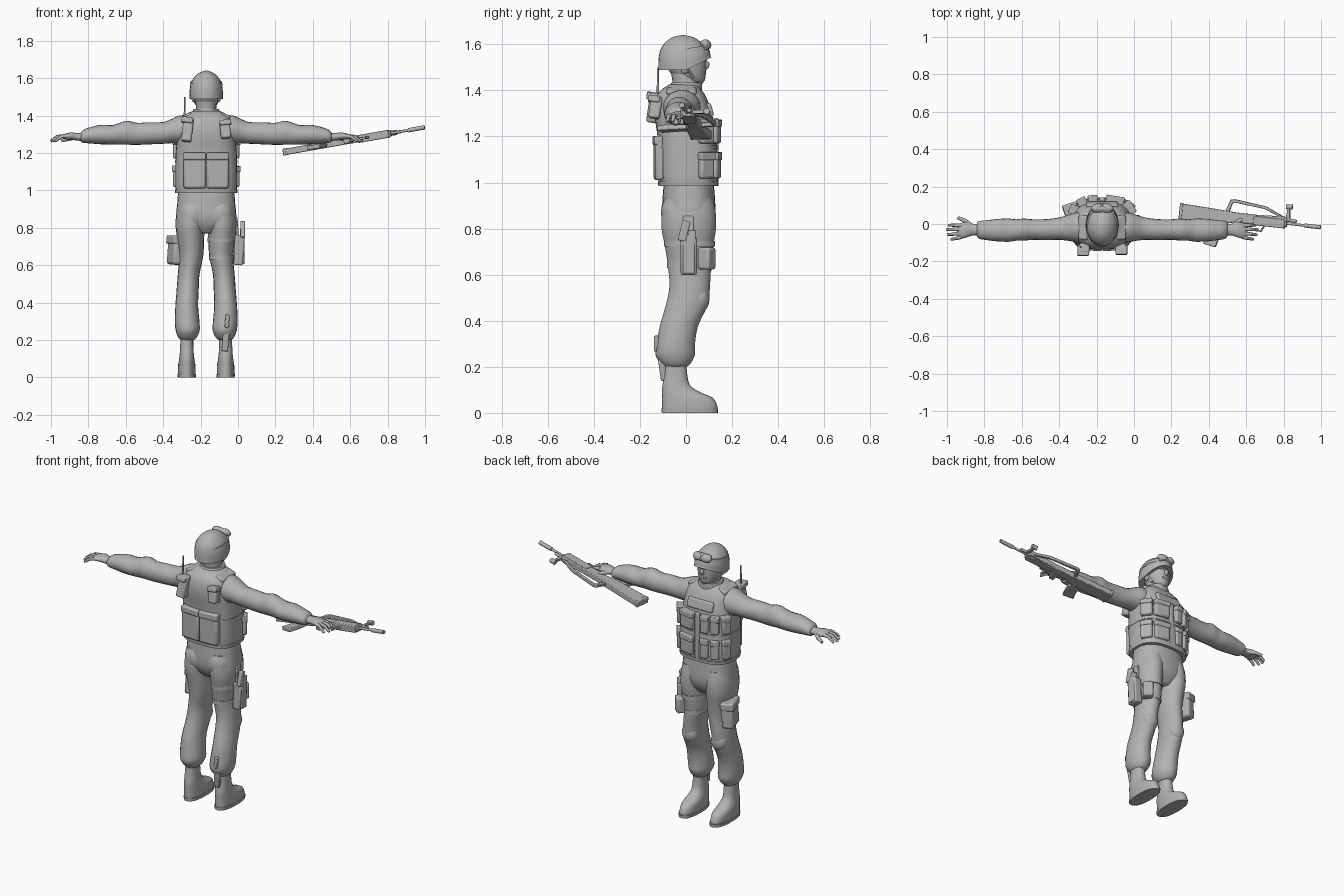
import bpy, bmesh, math
from mathutils import Vector, Matrix, Euler

CX = -0.17  # body centre line
grey = bpy.data.materials.new("plain grey")
grey.diffuse_color = (0.45, 0.45, 0.45, 1)


def finish(name, bm, bevel=0.0, angle=40):
    bmesh.ops.recalc_face_normals(bm, faces=bm.faces)
    me = bpy.data.meshes.new(name)
    bm.to_mesh(me)
    bm.free()
    ob = bpy.data.objects.new(name, me)
    bpy.context.collection.objects.link(ob)
    me.materials.append(grey)
    if bevel:
        m = ob.modifiers.new("bevel", 'BEVEL')
        m.width, m.segments = bevel, 2
    bpy.ops.object.select_all(action='DESELECT')
    ob.select_set(True)
    bpy.context.view_layer.objects.active = ob
    bpy.ops.object.shade_smooth_by_angle(angle=math.radians(angle))
    return ob


def smooth_path(rows, steps):
    """Catmull-Rom interpolation of ring parameters."""
    out = []
    for i in range(len(rows) - 1):
        p0, p1, p2 = rows[max(i - 1, 0)], rows[i], rows[i + 1]
        p3 = rows[min(i + 2, len(rows) - 1)]
        for k in range(steps):
            t = k / steps
            out.append([0.5 * (2 * b + (c - a) * t + (2 * a - 5 * b + 4 * c - d) * t * t
                               + (3 * b - a - 3 * c + d) * t ** 3)
                        for a, b, c, d in zip(p0, p1, p2, p3)])
    return out + [list(rows[-1])]


def loft(name, rows, axis='z', side=1, n=20, power=2.0, steps=3, warp=None, angle=50):
    """Rows are (position on axis, centre a, centre b, radius a, radius b)."""
    bm = bmesh.new()
    rings = []
    for t, a, b, ra, rb in smooth_path(rows, steps):
        ring = []
        for i in range(n):
            c, s = math.cos(math.tau * i / n), math.sin(math.tau * i / n)
            p = a + ra * math.copysign(abs(c) ** (2 / power), c)
            q = b + rb * math.copysign(abs(s) ** (2 / power), s)
            x, y, z = (p, q, t) if axis == 'z' else (t, p, q)
            if warp:
                z = warp(x, y, z)
            ring.append(bm.verts.new((CX + side * x, y, z)))
        rings.append(ring)
    for r0, r1 in zip(rings, rings[1:]):
        for i in range(n):
            j = (i + 1) % n
            bm.faces.new((r0[i], r0[j], r1[j], r1[i]))
    bm.faces.new(rings[0])
    bm.faces.new(rings[-1])
    return finish(name, bm, angle=angle)


def box(name, loc, size, rot=(0, 0, 0), bevel=0.008):
    bm = bmesh.new()
    m = Matrix.LocRotScale(Vector(loc), Euler([math.radians(r) for r in rot]), Vector(size))
    bmesh.ops.create_cube(bm, size=1, matrix=m)
    return finish(name, bm, bevel)


def ball(name, loc, size, rot=(0, 0, 0)):
    bm = bmesh.new()
    m = Matrix.LocRotScale(Vector(loc), Euler([math.radians(r) for r in rot]), Vector(size))
    bmesh.ops.create_uvsphere(bm, u_segments=16, v_segments=10, radius=1, matrix=m)
    return finish(name, bm, angle=60)


def rod(name, pts, r0, r1=None, n=8):
    """Chain of tapered round bars through the points."""
    r1 = r0 if r1 is None else r1
    bm = bmesh.new()
    k = len(pts) - 1
    for i in range(k):
        a, b = Vector(pts[i]), Vector(pts[i + 1])
        d = b - a
        m = Matrix.Translation((a + b) / 2) @ d.to_track_quat('Z', 'Y').to_matrix().to_4x4()
        bmesh.ops.create_cone(bm, cap_ends=True, segments=n, depth=d.length, matrix=m,
                              radius1=r0 + (r1 - r0) * i / k, radius2=r0 + (r1 - r0) * (i + 1) / k)
        if i:
            bmesh.ops.create_uvsphere(bm, u_segments=n, v_segments=6, radius=r0 + (r1 - r0) * i / k,
                                      matrix=Matrix.Translation(a))
    return finish(name, bm, angle=50)


# Torso: vest, trousers seat, collar
loft("vest", [(0.985, 0, .01, .155, .118), (1.0, 0, .01, .164, .128), (1.1, 0, .008, .165, .13),
              (1.2, 0, .002, .163, .126), (1.3, 0, -.012, .152, .125), (1.37, 0, -.02, .138, .108),
              (1.405, 0, -.02, .112, .085), (1.425, 0, -.012, .07, .06)], n=32, power=2.8)
loft("vest_hem", [(.985, 0, .01, .166, .13), (1.005, 0, .01, .168, .132)], n=32, power=2.8, steps=1)
loft("vest_waist_seam", [(1.148, 0, .006, .167, .131), (1.16, 0, .006, .167, .131)], n=32, power=2.8, steps=1)
loft("hips", [(1.0, 0, .012, .15, .108), (.93, 0, .012, .155, .114), (.86, 0, .012, .16, .115),
              (.81, 0, .012, .14, .1), (.77, 0, .012, .07, .07)], n=28, power=2.4)
loft("collar", [(1.39, 0, -.005, .085, .075), (1.42, 0, 0, .074, .07), (1.435, 0, .003, .068, .066)], n=24)
loft("neck", [(1.38, 0, -.005, .056, .06), (1.43, 0, 0, .054, .058), (1.5, 0, -.01, .056, .06)])

# Head
loft("head", [(1.43, 0, .04, .025, .03), (1.445, 0, .03, .045, .052), (1.475, 0, .01, .061, .076),
              (1.51, 0, .002, .068, .086), (1.56, 0, -.004, .072, .088), (1.6, 0, -.004, .05, .06)], n=24)
ball("nose", (CX, .087, 1.508), (.012, .014, .02), (-20, 0, 0))
ball("mouth", (CX, .08, 1.474), (.024, .008, .008))
ball("brow", (CX, .078, 1.535), (.05, .014, .01))
loft("helmet", [(1.488, 0, -.005, .089, .116), (1.5, 0, -.007, .089, .113), (1.54, 0, -.008, .088, .111),
                (1.58, 0, -.01, .079, .1), (1.612, 0, -.012, .058, .074), (1.632, 0, -.013, .031, .042),
                (1.64, 0, -.013, .003, .004)], n=28,
     warp=lambda x, y, z: z + max(0, y) * .5 * max(0, min(1, (1.6 - z) / .1)))
loft("goggle_strap", [(1.562, 0, -.009, .088, .109), (1.582, 0, -.009, .084, .105)], n=28, steps=1,
     warp=lambda x, y, z: z + y * .15)
box("goggle_frame", (CX, .083, 1.598), (.105, .034, .046), (28, 0, 0), .012)
for s in (-1, 1):
    ball("goggle_lens", (CX + s * .03, .09, 1.6), (.032, .017, .023), (28, 0, -s * 18))
    ball("ear", (CX + s * .069, -.005, 1.498), (.01, .019, .026))
    rod("chin_strap", [(CX + s * .075, .005, 1.5), (CX + s * .055, .025, 1.462), (CX + s * .02, .062, 1.434),
                       (CX, .068, 1.432)], .005)

for s in (-1, 1):
    # Arm with sleeve folds
    loft("arm", [(.08, -.02, 1.325, .085, .075), (.14, -.018, 1.325, .08, .076), (.18, -.02, 1.318, .07, .066),
                 (.23, -.025, 1.307, .06, .058), (.3, -.03, 1.305, .056, .059), (.37, -.03, 1.302, .055, .059),
                 (.42, -.03, 1.308, .059, .064), (.46, -.032, 1.303, .057, .059), (.5, -.033, 1.297, .062, .052),
                 (.56, -.033, 1.298, .06, .052), (.61, -.033, 1.295, .054, .045), (.65, -.032, 1.29, .049, .037),
                 (.665, -.03, 1.286, .043, .03), (.67, -.03, 1.286, .034, .024)], 'x', s)
    # Hand
    loft("palm", [(.655, -.03, 1.286, .032, .023), (.69, -.03, 1.286, .031, .02), (.72, -.03, 1.29, .04, .02),
                  (.755, -.037, 1.288, .042, .015), (.77, -.04, 1.286, .034, .009)], 'x', s, n=16)
    for y0, y1, reach in ((-.008, -.006, .822), (-.028, -.03, .832), (-.05, -.057, .826), (-.069, -.082, .808)):
        rod("finger", [(CX + s * .752, y0, 1.29), (CX + s * (reach - .035), (y0 + y1) / 2, 1.287),
                       (CX + s * reach, y1, 1.262)], .0115, .007)
    rod("thumb", [(CX + s * .7, -.012, 1.285), (CX + s * .735, .018, 1.276), (CX + s * .772, .034, 1.265)], .015, .008)
    # Shoulder strap and buttock
    box("shoulder_strap", (CX + s * .1, -.02, 1.397), (.055, .13, .026), (0, s * 22, 0), .01)
    ball("buttock", (CX + s * .07, -.045, .87), (.075, .064, .085))
    # Trouser leg
    loft("trouser_leg", [(.93, .078, .012, .07, .105), (.87, .083, .012, .078, .117), (.8, .086, .012, .077, .118),
                         (.74, .083, .013, .072, .108), (.65, .08, .015, .064, .095), (.55, .094, .016, .058, .088),
                         (.47, .099, .004, .059, .091), (.38, .104, -.03, .061, .083), (.3, .102, -.044, .066, .083),
                         (.25, .099, -.047, .064, .085), (.215, .1, -.045, .05, .065), (.2, .1, -.045, .036, .048)],
         'z', s)
    ball("knee_fold", (CX + s * .098, .06, .495), (.05, .042, .06))
    # Boot and sole
    loft("boot", [(.23, .103, -.045, .034, .046), (.17, .104, -.045, .035, .05), (.12, .104, -.042, .038, .06),
                  (.09, .104, -.022, .042, .083), (.066, .104, .006, .046, .11), (.03, .104, .016, .047, .12),
                  (.014, .104, .016, .046, .119)], 'z', s, n=24, power=2.3)
    loft("sole", [(0, .104, .017, .048, .122), (.018, .104, .017, .05, .123)], 'z', s, n=24, power=2.4, steps=1)
    # Lower back pouches
    box("back_pouch", (CX + s * .061, -.117, 1.105), (.119, .04, .19), (0, 0, s * 4), .012)
    box("back_pouch_flap", (CX + s * .061, -.122, 1.182), (.121, .04, .04), (0, 0, s * 4), .008)

# Upper back pouches and radio with antenna
box("radio_pouch", (-.27, -.137, 1.325), (.055, .055, .13), (-8, 6, 0), .01)
box("radio_flap", (-.272, -.142, 1.375), (.06, .058, .03), (-8, 6, 0), .006)
rod("antenna", [(-.285, -.122, 1.38), (-.285, -.122, 1.5)], .0055, .004)
box("tool_pouch", (-.068, -.133, 1.325), (.055, .05, .095), (-8, -6, 0), .01)
box("tool_flap", (-.067, -.139, 1.362), (.062, .05, .028), (-8, -6, 0), .006)

# Front pouches: magazines on one side, broad pouches on the other
for z, h in ((1.075, .115), (1.222, .105)):
    for dx, y, turn in ((.05, .128, 6), (.106, .115, 28), (.15, .075, 62)):
        box("magazine_pouch", (CX - dx, y, z), (.048, .042, h), (0, 0, turn), .008)
        box("magazine_flap", (CX - dx, y, z + h * .36), (.052, .052, h * .28), (0, 0, turn), .005)
    for dx, y, turn, w in ((.068, .124, -10, .095), (.144, .085, -55, .07)):
        box("broad_pouch", (CX + dx, y, z), (w, .044, h), (0, 0, turn), .01)
        box("broad_flap", (CX + dx, y, z + h * .34), (w + .004, .052, h * .3), (0, 0, turn), .005)
box("chest_panel", (CX, .1, 1.315), (.17, .03, .06), (16, 0, 0), .01)
box("front_closure", (CX, .13, 1.14), (.03, .022, .28), (0, 0, 0), .005)

# Thigh cargo pouch
box("cargo_pouch", (-.328, .045, .675), (.07, .125, .145), (0, 4, 18), .014)
box("cargo_flap", (-.328, .047, .735), (.078, .132, .045), (0, 4, 18), .008)

# Holster with pistol, straps and small pouch
for z, a, ra, rb in ((.64, .081, .067, .097), (.735, .083, .075, .11)):
    loft("thigh_strap", [(z - .012, a, .015, ra, rb), (z + .012, a, .015, ra, rb)], steps=1)
box("holster", (.005, .012, .68), (.05, .07, .16), (0, 3, 0), .008)
box("holster_cover", (.028, .012, .69), (.014, .05, .17), (0, 0, 0), .005)
box("holster_hanger", (-.005, .01, .79), (.014, .045, .13), (0, -4, 0), .004)
box("pistol_grip", (.025, -.008, .79), (.024, .036, .09), (-14, 0, 0), .006)
box("pistol_slide", (.022, .025, .765), (.024, .032, .06), (0, 0, 0), .004)
box("side_pouch", (-.03, .09, .67), (.06, .06, .095), (0, 0, -35), .01)

# Calf knife
box("knife_sheath", (-.065, -.105, .215), (.035, .028, .15), (8, 5, 0), .005)
box("knife_handle", (-.058, -.128, .3), (.022, .02, .07), (0, 5, 0), .005)

# Rifle, laid on its side beneath the hand
U = Vector((.75, -.085, .132)).normalized()
V = (Vector((0, 1, 0)) - U * U.y).normalized()
W = U.cross(V)
START = Vector((.25, .065, 1.205))


def gun(u, v, w=0):
    return START + U * u + V * v + W * w


def plate(name, pts, thick, bevel=.004):
    bm = bmesh.new()
    f = bm.faces.new([bm.verts.new(gun(u, v, -thick / 2)) for u, v in pts])
    ext = bmesh.ops.extrude_face_region(bm, geom=[f])["geom"]
    bmesh.ops.translate(bm, vec=W * thick, verts=[g for g in ext if isinstance(g, bmesh.types.BMVert)])
    return finish(name, bm, bevel)


plate("rifle_body", [(0, .045), (.2, .036), (.3, .03), (.42, .03), (.56, .038), (.58, .03), (.58, -.018),
                     (.42, -.022), (.3, -.022), (.24, -.038), (0, -.045)], .034)
plate("rifle_butt_pad", [(-.006, .047), (.012, .046), (.012, -.046), (-.006, -.047)], .037)
plate("rifle_handguard", [(.4, .022), (.57, .022), (.57, -.026), (.4, -.026)], .042)
plate("rifle_carry_handle", [(.24, .025), (.262, .095), (.285, .1), (.46, .08), (.56, .036), (.535, .034),
                             (.45, .066), (.285, .082), (.275, .078), (.262, .025)], .018, .003)
plate("rifle_magazine", [(.17, -.03), (.235, -.03), (.228, -.1), (.208, -.168), (.14, -.155), (.16, -.1)], .024)
plate("rifle_grip", [(.335, -.015), (.375, -.015), (.362, -.085), (.33, -.085)], .026)
plate("rifle_trigger_guard", [(.36, -.05), (.44, -.05), (.455, -.02), (.465, -.02), (.447, -.058), (.36, -.058)],
      .012, .002)
plate("rifle_front_sight", [(.57, .02), (.595, .02), (.588, .085), (.575, .085)], .016, .003)
rod("rifle_sight_hood", [gun(.567, .092), gun(.6, .092)], .014, n=10)
rod("rifle_gas_tube", [gun(.57, .022), gun(.63, .018)], .009)
rod("rifle_barrel", [gun(.56, .002), gun(.765, .002)], .0075, n=10)
rod("rifle_muzzle", [gun(.675, .002), gun(.763, .002)], .0115, n=10)
